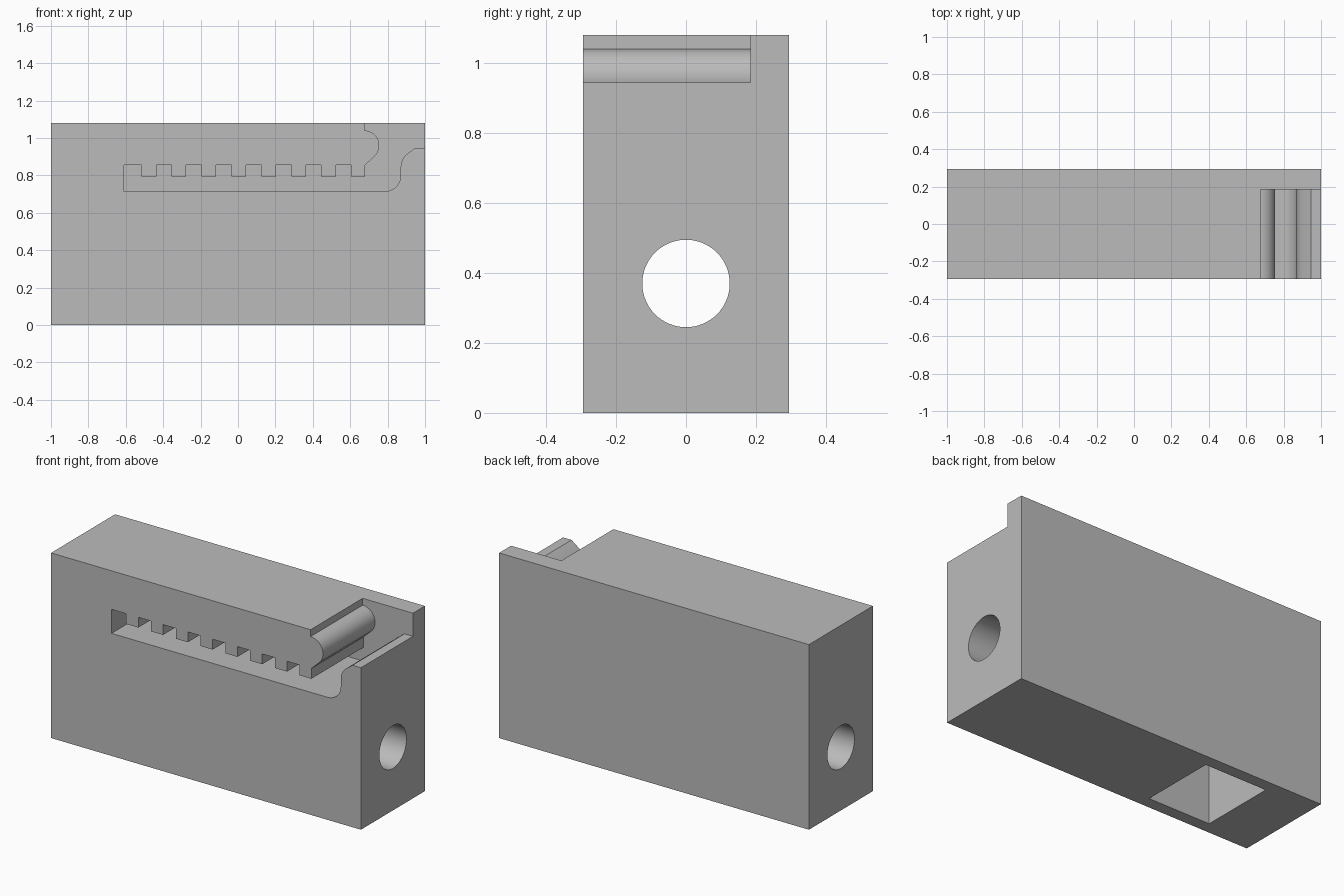
import bpy
from math import cos, sin, radians

if "Cube" in bpy.data.objects:
    bpy.data.objects.remove(bpy.data.objects["Cube"], do_unlink=True)

grey = bpy.data.materials.new("plain grey")
grey.use_nodes = True
colour = (0.5, 0.5, 0.5, 1)
grey.diffuse_color = colour
grey.node_tree.nodes["Principled BSDF"].inputs["Base Color"].default_value = colour

HALF_Y, TOP = 0.295, 1.08


def arc(cx, cz, r, start, end, steps=12):
    angles = [radians(start + (end - start) * i / steps) for i in range(steps + 1)]
    return [(cx + r * cos(a), cz + r * sin(a)) for a in angles]


def extrude_y(name, profile, y0, y1):
    """Solid with an x-z outline running from y0 to y1."""
    n = len(profile)
    verts = [(x, y, z) for y in (y0, y1) for x, z in profile]
    faces = [list(range(n)), list(range(2 * n - 1, n - 1, -1))]
    faces += [(i, i + n, (i + 1) % n + n, (i + 1) % n) for i in range(n)]
    mesh = bpy.data.meshes.new(name)
    mesh.from_pydata(verts, [], faces)
    obj = bpy.data.objects.new(name, mesh)
    bpy.context.collection.objects.link(obj)
    return obj


def block(name, x0, x1, y0, y1, z0, z1):
    return extrude_y(name, [(x0, z0), (x1, z0), (x1, z1), (x0, z1)], y0, y1)


# Main block
body = block("clamp_body", -1, 1, -HALF_Y, HALF_Y, 0, TOP)
body.data.materials.append(grey)

# Belt channel: smooth floor with a rising exit, toothed roof with a round lip
channel = [(-0.61, 0.715)]
channel += arc(0.785, 0.8, 0.085, -90, 0)
channel += arc(0.96, 0.845, 0.09, 180, 135, 6)
channel += [(0.945, 0.945), (1.1, 0.945), (1.1, 1.2), (0.675, 1.2)]
channel += arc(0.675, 0.96, 0.08, 90, -45, 20)
channel += [(0.68, 0.855)]
for k in reversed(range(8)):
    left = -0.515 + 0.16 * k
    right = left + 0.078
    if k < 7:
        channel.append((right, 0.855))
    channel += [(right if k < 7 else 0.68, 0.795), (left, 0.795), (left, 0.855)]
channel.append((-0.61, 0.855))
channel_cutter = extrude_y("channel_cutter", channel, -0.4, 0.185)

# Nut pocket in the underside
pocket_cutter = block("pocket_cutter", -0.69, -0.29, -0.225, 0.225, -0.1, 0.6)

# Bolt hole along the whole length
bpy.ops.mesh.primitive_cylinder_add(vertices=64, radius=0.125, depth=2.4,
                                    location=(0, 0, 0.37), rotation=(0, radians(90), 0))
bore_cutter = bpy.context.object
bore_cutter.name = "bore_cutter"

for cutter in (channel_cutter, pocket_cutter, bore_cutter):
    cut = body.modifiers.new(cutter.name, "BOOLEAN")
    cut.operation = "DIFFERENCE"
    cut.solver = "EXACT"
    cut.object = cutter

# Bake the cuts, remove the helpers and smooth the curved walls
bpy.ops.object.select_all(action="DESELECT")
body.select_set(True)
bpy.context.view_layer.objects.active = body
for name in [m.name for m in body.modifiers]:
    bpy.ops.object.modifier_apply(modifier=name)
for cutter in (channel_cutter, pocket_cutter, bore_cutter):
    bpy.data.objects.remove(cutter, do_unlink=True)
bpy.ops.object.shade_smooth_by_angle(angle=radians(30))
